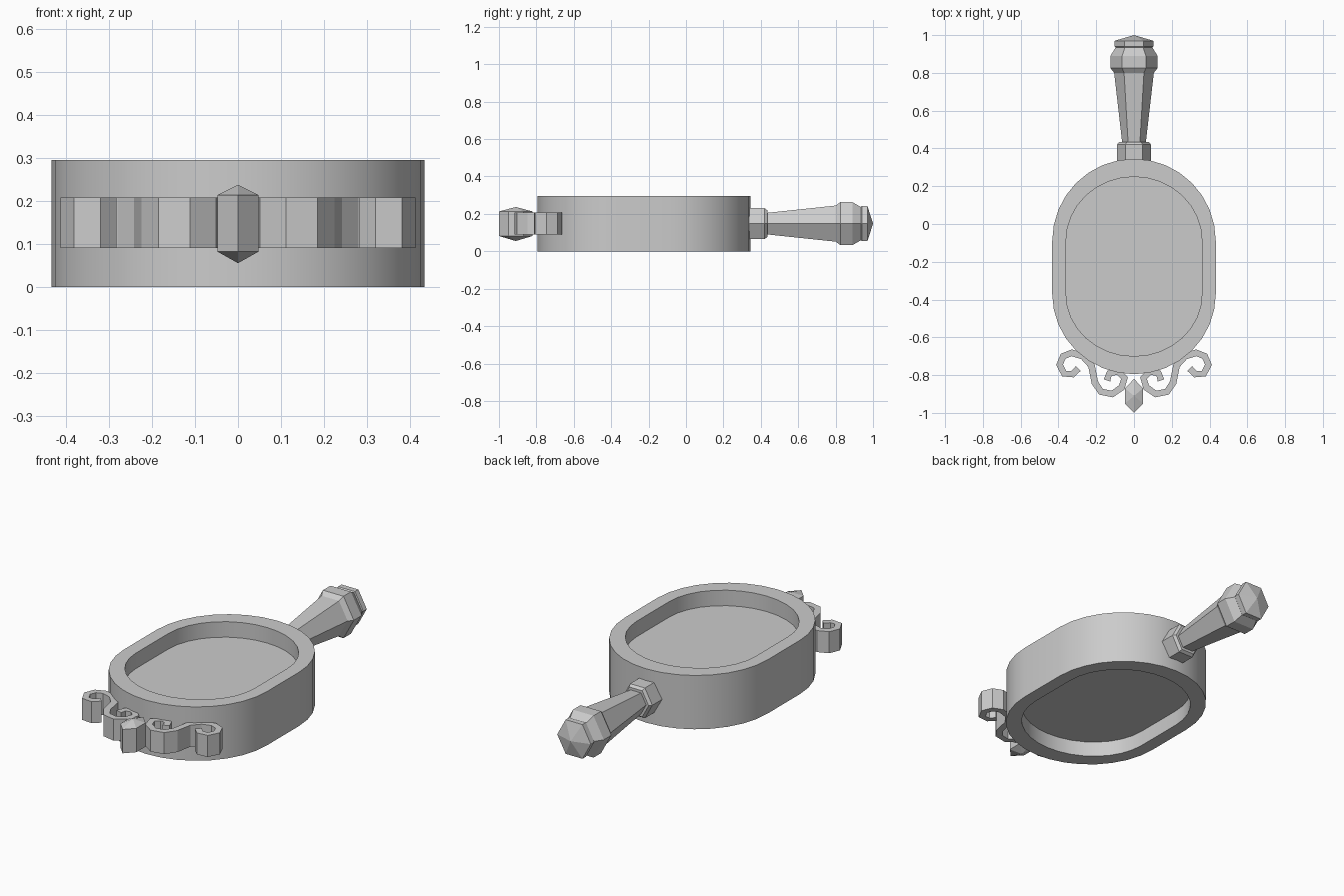
import bpy, bmesh
from math import sin, cos, pi, radians
from mathutils import Vector

if "Cube" in bpy.data.objects:
    bpy.data.objects.remove(bpy.data.objects["Cube"])


def loft(name, rings, smooth=False):
    """Skin equal-sized rings and cap both ends."""
    bm = bmesh.new()
    loops = [[bm.verts.new(p) for p in r] for r in rings]
    n = len(loops[0])
    for a, b in zip(loops, loops[1:]):
        for i in range(n):
            j = (i + 1) % n
            bm.faces.new((a[i], a[j], b[j], b[i]))
    bm.faces.new(loops[0])
    bm.faces.new(loops[-1])
    bmesh.ops.remove_doubles(bm, verts=bm.verts, dist=1e-5)
    bmesh.ops.recalc_face_normals(bm, faces=bm.faces)
    me = bpy.data.meshes.new(name)
    bm.to_mesh(me)
    bm.free()
    ob = bpy.data.objects.new(name, me)
    bpy.context.collection.objects.link(ob)
    if smooth:
        bpy.ops.object.select_all(action='DESELECT')
        bpy.context.view_layer.objects.active = ob
        ob.select_set(True)
        bpy.ops.object.shade_smooth_by_angle(angle=radians(30))
    return ob


def stadium(rx, top, bottom, z, n=16):
    """Oval with straight sides between y = -0.09 and y = -0.37."""
    pts = []
    for cy, ry, start in ((-0.09, top + 0.09, 0), (-0.37, -0.37 - bottom, pi)):
        for i in range(n + 1):
            t = start + pi * i / n
            pts.append((rx * cos(t), cy + ry * sin(t), z))
    return pts


# mirror frame with a recessed panel on both faces
outer = (0.433, 0.345, -0.795)
inner = (0.36, 0.25, -0.70)
loft("mirror_frame", [
    stadium(*inner, 0.085), stadium(*inner, 0), stadium(*outer, 0),
    stadium(*outer, 0.295), stadium(*inner, 0.295), stadium(*inner, 0.21)], True)

# turned six-sided handle: (y, radius)
MID = 0.148


def hexagon(y, r):
    return [(r * cos(k * pi / 3), y, MID + 1.06 * r * sin(k * pi / 3)) for k in range(6)]


profile = [(0.31, 0.09), (0.42, 0.09), (0.435, 0.078), (0.435, 0.063),
           (0.80, 0.105), (0.825, 0.125), (0.89, 0.125), (0.935, 0.097),
           (0.94, 0.102), (0.97, 0.102), (1.0, 0.0)]
loft("handle", [hexagon(y, r) for y, r in profile])

# scroll ornaments, swept as a flat ribbon and mirrored
path = [(0.295, -0.765), (0.325, -0.795), (0.37, -0.792), (0.394, -0.745),
        (0.375, -0.70), (0.33, -0.682), (0.27, -0.70), (0.225, -0.75),
        (0.207, -0.84), (0.175, -0.888), (0.115, -0.90), (0.065, -0.865),
        (0.05, -0.815), (0.085, -0.782), (0.13, -0.79), (0.143, -0.828)]
path = [Vector(p) for p in path]
for name, side in (("right_scroll", 1), ("left_scroll", -1)):
    rings = []
    for i, p in enumerate(path):
        d = (path[min(i + 1, len(path) - 1)] - path[max(i - 1, 0)]).normalized()
        off = Vector((-d.y, d.x)) * 0.018
        a, b = p + off, p - off
        rings.append([(side * a.x, a.y, 0.09), (side * b.x, b.y, 0.09),
                      (side * b.x, b.y, 0.208), (side * a.x, a.y, 0.208)])
    loft(name, rings)

# pointed gem at the end of the ornament
plan = [(0, -1.0), (0.048, -0.95), (0.048, -0.87), (0, -0.82), (-0.048, -0.87), (-0.048, -0.95)]
loft("end_gem", [[(x * s, -0.91 + (y + 0.91) * s, z) for x, y in plan]
                 for z, s in ((0.055, 0), (0.082, 1), (0.213, 1), (0.237, 0))])
